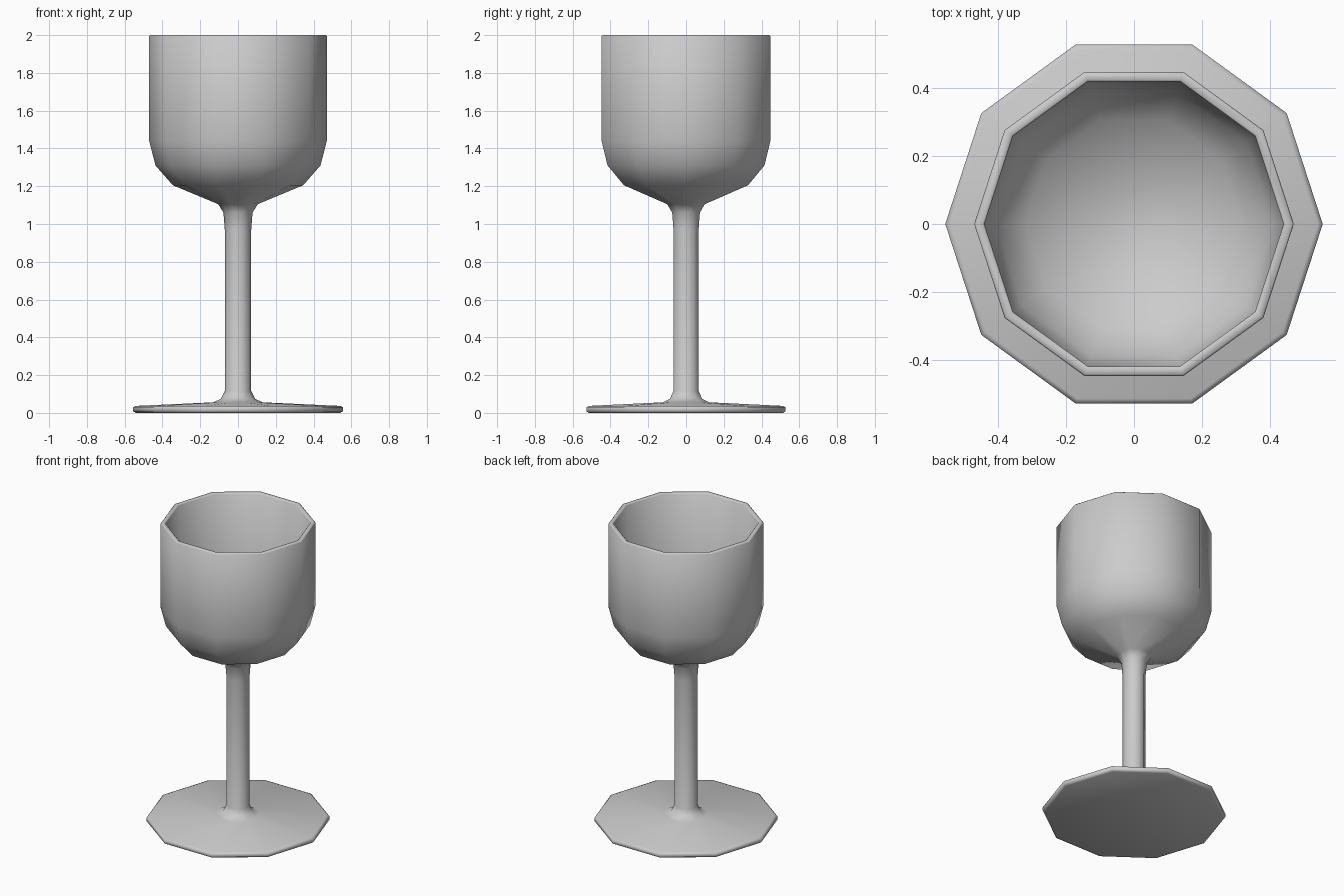
import bpy
import bmesh
import math
from mathutils import Matrix

SIDES = 10

default = bpy.data.objects.get("Cube")
if default:
    bpy.data.objects.remove(default, do_unlink=True)

grey = bpy.data.materials.new("plain grey")
grey.use_nodes = True
tone = (0.6, 0.6, 0.6, 1)
grey.diffuse_color = tone
grey.node_tree.nodes["Principled BSDF"].inputs["Base Color"].default_value = tone


def lathe(name, profile):
    """Turn a (radius, height) profile round z, closing the ends on the axis."""
    bm = bmesh.new()
    rings = []
    for radius, z in profile:
        circle = bmesh.ops.create_circle(
            bm, segments=SIDES, radius=radius,
            matrix=Matrix.Translation((0, 0, z)) @ Matrix.Rotation(math.pi / 2, 4, "Z"))
        rings.append(circle["verts"])
    for low, high in zip(rings, rings[1:]):
        for i in range(SIDES):
            j = (i + 1) % SIDES
            bm.faces.new((low[i], low[j], high[j], high[i]))
    bm.faces.new(rings[0])
    bm.faces.new(rings[-1])
    bmesh.ops.recalc_face_normals(bm, faces=bm.faces[:])
    for face in bm.faces:
        face.smooth = True
    mesh = bpy.data.meshes.new(name)
    bm.to_mesh(mesh)
    bm.free()
    mesh.materials.append(grey)
    obj = bpy.data.objects.new(name, mesh)
    bpy.context.collection.objects.link(obj)
    return obj


# Thin foot disc, sloping gently up to the stem
foot = [(0.54, 0), (0.555, 0.008), (0.555, 0.03), (0.54, 0.037), (0.13, 0.056)]
# Stem with a small flare at each end
stem = [(0.09, 0.075), (0.07, 0.115), (0.07, 0.97), (0.077, 1.06), (0.105, 1.105)]
# Rounded cup outside, over the rim and down the inside
cup = [(0.345, 1.205), (0.437, 1.31), (0.47, 1.44), (0.47, 1.995), (0.465, 2)]
lining = [(0.445, 2), (0.44, 1.995), (0.44, 1.45), (0.408, 1.33), (0.32, 1.235), (0.1, 1.145)]

# One continuous surface keeps the shading flowing from foot to rim
lathe("goblet", foot + stem + cup + lining)
